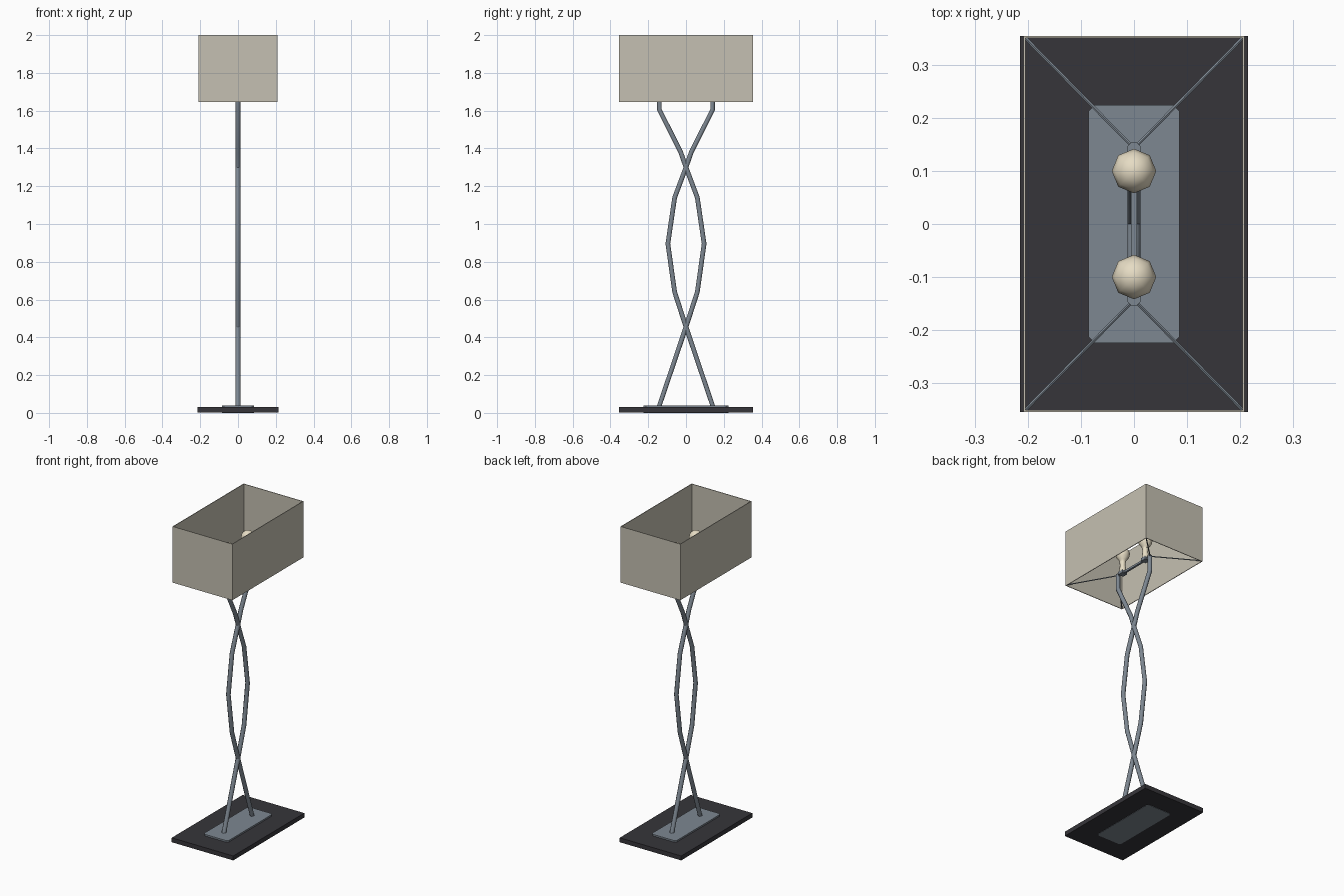
import bpy, bmesh, math
from mathutils import Vector

if "Cube" in bpy.data.objects:
    bpy.data.objects.remove(bpy.data.objects["Cube"])


def material(name, rgb):
    m = bpy.data.materials.new(name)
    m.diffuse_color = (*rgb, 1)
    m.use_nodes = True
    m.node_tree.nodes["Principled BSDF"].inputs["Base Color"].default_value = m.diffuse_color
    return m


METAL = material("grey_metal", (0.205, 0.242, 0.283))
DARK = material("dark_base", (0.037, 0.036, 0.042))
FABRIC = material("shade_fabric", (0.56, 0.53, 0.445))
CREAM = material("cream_bulb", (0.79, 0.715, 0.55))


def finish(name, bm, mat, smooth=False):
    bmesh.ops.recalc_face_normals(bm, faces=bm.faces)
    me = bpy.data.meshes.new(name)
    bm.to_mesh(me)
    bm.free()
    me.materials.append(mat)
    for p in me.polygons:
        p.use_smooth = smooth
    ob = bpy.data.objects.new(name, me)
    bpy.context.collection.objects.link(ob)
    return ob


def skin(bm, rings, caps=True):
    """Bridge a list of vertex-coordinate rings into a closed tube."""
    vs = [[bm.verts.new(c) for c in r] for r in rings]
    n = len(vs[0])
    for a, b in zip(vs, vs[1:]):
        for i in range(n):
            j = (i + 1) % n
            bm.faces.new((a[i], a[j], b[j], b[i]))
    if caps:
        bm.faces.new(vs[0])
        bm.faces.new(vs[-1])
    else:
        for i in range(n):
            j = (i + 1) % n
            bm.faces.new((vs[-1][i], vs[-1][j], vs[0][j], vs[0][i]))


def slab(name, hx, hy, z0, z1, mat, cut=0.0, cy=0.0):
    """Box with optionally clipped vertical corners."""
    if cut:
        out = [(hx, hy - cut), (hx - cut, hy), (cut - hx, hy), (-hx, hy - cut),
               (-hx, cut - hy), (cut - hx, -hy), (hx - cut, -hy), (hx, cut - hy)]
    else:
        out = [(hx, hy), (-hx, hy), (-hx, -hy), (hx, -hy)]
    bm = bmesh.new()
    skin(bm, [[(x, y + cy, z) for x, y in out] for z in (z0, z1)])
    return finish(name, bm, mat)


def pole(name, path, r, sides=8):
    """Mitred tube along a path in the y-z plane, with level ends."""
    pts = [Vector((0, y, z)) for y, z in path]
    rings = []
    for i, p in enumerate(pts):
        if i in (0, len(pts) - 1):
            t = Vector((0, 0, 1))
        else:
            t = ((p - pts[i - 1]).normalized() + (pts[i + 1] - p).normalized()).normalized()
        side = Vector((0, t.z, -t.y))
        rings.append([p + r * (math.cos(a) * Vector((1, 0, 0)) + math.sin(a) * side)
                      for a in (2 * math.pi * (k + 0.5) / sides for k in range(sides))])
    bm = bmesh.new()
    skin(bm, rings)
    ob = finish(name, bm, METAL, True)
    smooth_by_angle(ob)
    return ob


def smooth_by_angle(ob):
    bpy.ops.object.select_all(action='DESELECT')
    ob.select_set(True)
    bpy.context.view_layer.objects.active = ob
    bpy.ops.object.shade_smooth_by_angle(angle=math.radians(50))


def rod(name, a, b, r):
    a, b = Vector(a), Vector(b)
    bm = bmesh.new()
    bmesh.ops.create_cone(bm, cap_ends=True, segments=6, radius1=r, radius2=r, depth=(b - a).length)
    ob = finish(name, bm, METAL)
    ob.location = (a + b) / 2
    ob.rotation_mode = 'QUATERNION'
    ob.rotation_quaternion = (b - a).to_track_quat('Z', 'Y')


def lathe(name, profile, y, mat, sides=8):
    bm = bmesh.new()
    skin(bm, [[(r * math.cos(2 * math.pi * k / sides), y + r * math.sin(2 * math.pi * k / sides), z)
               for k in range(sides)] for r, z in profile])
    smooth_by_angle(finish(name, bm, mat, True))


# base, with the metal foot plate showing above and below
slab("base", 0.215, 0.355, 0.002, 0.03, DARK)
slab("foot_plate", 0.086, 0.225, 0.0, 0.04, METAL, cut=0.012)

# open rectangular lampshade with thin walls
bm = bmesh.new()
loops = []
for off, z in ((0, 1.645), (0, 2.0), (0.004, 2.0), (0.004, 1.645)):
    x, y = 0.209 - off, 0.355 - off
    loops.append([(x, y, z), (-x, y, z), (-x, -y, z), (x, -y, z)])
skin(bm, loops, caps=False)
finish("lampshade", bm, FABRIC)

# two crossing poles, mirrored in y
PATH = [(-0.142, 0.035), (0, 0.455), (0.06, 0.64), (0.096, 0.895), (0.06, 1.14),
        (0, 1.3), (-0.028, 1.38), (-0.141, 1.605), (-0.141, 1.70)]
BULB = [(0.018, 1.765), (0.022, 1.775), (0.036, 1.792), (0.042, 1.816),
        (0.036, 1.838), (0.02, 1.852), (0.006, 1.856)]
for s, tag in ((1, "a"), (-1, "b")):
    pole("pole_" + tag, [(s * y, z) for y, z in PATH], 0.0135)
    # socket bracket, socket and bulb
    slab("bracket_" + tag, 0.018, 0.018, 1.683, 1.702, METAL, cy=s * 0.1)
    lathe("socket_" + tag, [(0.018, 1.70), (0.02, 1.72), (0.016, 1.74), (0.018, 1.768)], s * 0.1, CREAM)
    lathe("bulb_" + tag, BULB, s * 0.1, CREAM)
    # wires out to the shade corners
    for sx in (1, -1):
        rod("shade_wire", (0, s * 0.143, 1.695), (sx * 0.206, s * 0.352, 1.65), 0.0035)

# bar joining the pole tops
slab("cross_bar", 0.006, 0.14, 1.685, 1.698, METAL)
